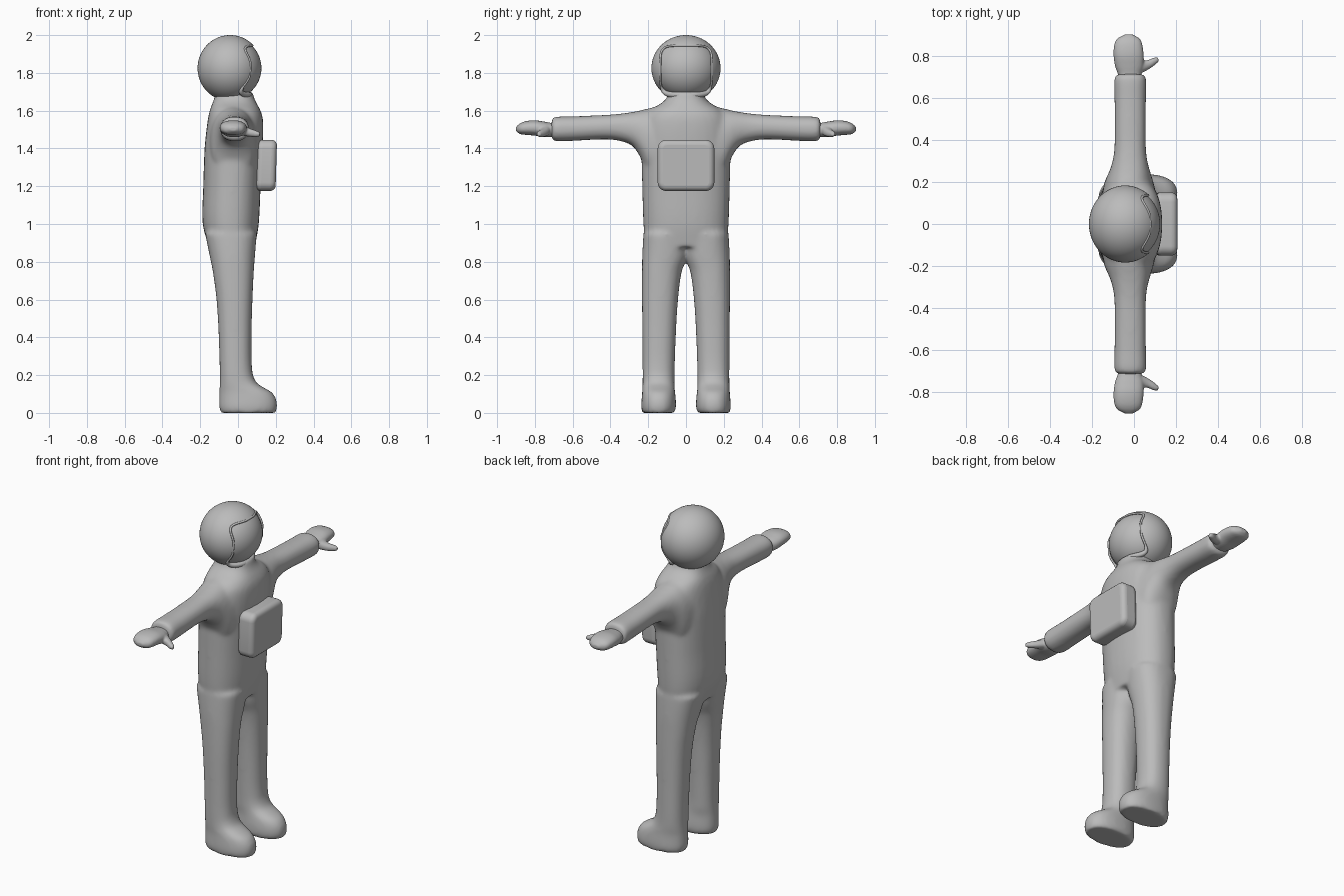
import bpy, bmesh, math
from mathutils import Vector

cube = bpy.data.objects.get("Cube")
if cube:
    bpy.data.objects.remove(cube, do_unlink=True)

GREY = (0.5, 0.5, 0.5, 1)
suit_grey = bpy.data.materials.new("suit_grey")
suit_grey.use_nodes = True
suit_grey.diffuse_color = GREY
suit_grey.node_tree.nodes["Principled BSDF"].inputs["Base Color"].default_value = GREY


def make_object(name, bm):
    bmesh.ops.recalc_face_normals(bm, faces=bm.faces)
    mesh = bpy.data.meshes.new(name)
    bm.to_mesh(mesh)
    bm.free()
    mesh.materials.append(suit_grey)
    obj = bpy.data.objects.new(name, mesh)
    bpy.context.collection.objects.link(obj)
    return obj


def superellipse(angle, power):
    c, s = math.cos(angle), math.sin(angle)
    return (math.copysign(abs(c) ** (2 / power), c),
            math.copysign(abs(s) ** (2 / power), s))


def smooth_rings(rings, steps=4):
    """Fill in extra rings along a smooth curve through the given ones."""
    rings = [Vector(r) for r in rings]
    last = len(rings) - 1
    slopes = []
    for i in range(last + 1):
        a, b = rings[max(i - 1, 0)], rings[min(i + 1, last)]
        slopes.append((b - a) / (b[0] - a[0]))
    out = []
    for i in range(last):
        p, q = rings[i], rings[i + 1]
        h = q[0] - p[0]
        for k in range(steps):
            t = k / steps
            e = t * t * (3 - 2 * t)
            out.append(p * (1 - e) + q * e + slopes[i] * h * t * (1 - t) ** 2
                       - slopes[i + 1] * h * t * t * (1 - t))
    return out + [rings[-1]]


def loft(bm, axis, rings, power=2.3, side=1, segments=32):
    """Closed tube; each ring is position, then low and high on the other two axes."""
    loops = []
    for pos, lo1, hi1, lo2, hi2 in smooth_rings(rings):
        loop = []
        for k in range(segments):
            u, v = superellipse(math.tau * k / segments, power)
            a = (lo1 + hi1) / 2 + u * (hi1 - lo1) / 2
            b = (lo2 + hi2) / 2 + v * (hi2 - lo2) / 2
            x, y, z = {"X": (pos, a, b), "Y": (a, pos, b), "Z": (a, b, pos)}[axis]
            loop.append(bm.verts.new((x, y * side, z)))
        loops.append(loop)
    for low, high in zip(loops, loops[1:]):
        for k in range(segments):
            n = (k + 1) % segments
            bm.faces.new((low[k], low[n], high[n], high[k]))
    bm.faces.new(loops[0])
    bm.faces.new(loops[-1])


def fuse(obj, voxel, rounds):
    """Merge overlapping tubes into one soft skin."""
    remesh = obj.modifiers.new("fuse", "REMESH")
    remesh.mode = "VOXEL"
    remesh.voxel_size = voxel
    remesh.use_smooth_shade = True
    soften = obj.modifiers.new("soften", "SMOOTH")
    soften.factor = 0.5
    soften.iterations = rounds


def shade(obj, degrees=40):
    bpy.ops.object.select_all(action="DESELECT")
    obj.select_set(True)
    bpy.context.view_layer.objects.active = obj
    bpy.ops.object.shade_smooth_by_angle(angle=math.radians(degrees))


# Suit: torso, legs with boots, and sleeves (rings give x range, then y range)
torso = [(0.88, -0.155, 0.09, -0.215, 0.215), (1.0, -0.187, 0.11, -0.226, 0.226),
         (1.2, -0.184, 0.12, -0.232, 0.232), (1.4, -0.177, 0.13, -0.236, 0.236),
         (1.5, -0.167, 0.134, -0.232, 0.232), (1.57, -0.157, 0.13, -0.215, 0.215),
         (1.61, -0.147, 0.115, -0.18, 0.18), (1.64, -0.135, 0.098, -0.13, 0.13),
         (1.67, -0.125, 0.085, -0.1, 0.1), (1.7, -0.12, 0.08, -0.095, 0.095)]
leg = [(0, -0.092, 0.2, 0.06, 0.232), (0.03, -0.1, 0.208, 0.053, 0.237),
       (0.075, -0.1, 0.202, 0.054, 0.235), (0.11, -0.099, 0.178, 0.058, 0.232),
       (0.135, -0.098, 0.135, 0.06, 0.231), (0.16, -0.097, 0.098, 0.06, 0.23),
       (0.22, -0.097, 0.076, 0.06, 0.23), (0.4, -0.102, 0.072, 0.054, 0.231),
       (0.6, -0.114, 0.077, 0.042, 0.233), (0.75, -0.134, 0.084, 0.022, 0.233),
       (0.83, -0.15, 0.09, -0.008, 0.232), (0.95, -0.175, 0.1, -0.02, 0.226)]
sleeve = [(0.12, -0.155, 0.11, 1.2, 1.63), (0.2, -0.14, 0.092, 1.26, 1.612),
          (0.24, -0.122, 0.08, 1.35, 1.602), (0.28, -0.107, 0.068, 1.41, 1.594),
          (0.34, -0.095, 0.058, 1.437, 1.585), (0.42, -0.092, 0.056, 1.448, 1.578),
          (0.6, -0.093, 0.057, 1.44, 1.57), (0.69, -0.094, 0.058, 1.438, 1.568),
          (0.712, -0.086, 0.05, 1.446, 1.56)]
bm = bmesh.new()
loft(bm, "Z", torso)
for side in (1, -1):
    loft(bm, "Z", leg, side=side)
    loft(bm, "Y", sleeve, side=side)
fuse(make_object("suit", bm), 0.011, 12)

# Gloves: mitten palm and thumb
palm = [(0.66, -0.065, 0.03, 1.465, 1.535), (0.71, -0.076, 0.035, 1.46, 1.535),
        (0.75, -0.09, 0.046, 1.46, 1.542), (0.8, -0.097, 0.046, 1.468, 1.549),
        (0.85, -0.094, 0.04, 1.472, 1.544), (0.88, -0.08, 0.027, 1.477, 1.532),
        (0.9, -0.045, -0.005, 1.492, 1.514)]
thumb = [(-0.01, 0.71, 0.775, 1.475, 1.53), (0.03, 0.716, 0.775, 1.467, 1.522),
         (0.065, 0.732, 0.778, 1.462, 1.505), (0.095, 0.752, 0.79, 1.46, 1.495),
         (0.116, 0.77, 0.79, 1.465, 1.485)]
for label, side in (("left_glove", 1), ("right_glove", -1)):
    bm = bmesh.new()
    loft(bm, "Y", palm, side=side)
    loft(bm, "X", thumb, side=side)
    fuse(make_object(label, bm), 0.005, 6)


# Helmet shell with a rounded window opening, and the visor set inside it
def ellipsoid(name, centre, radii):
    bm = bmesh.new()
    bmesh.ops.create_uvsphere(bm, u_segments=64, v_segments=40, radius=1)
    for v in bm.verts:
        v.co = Vector(centre) + Vector(c * r for c, r in zip(v.co, radii))
    return make_object(name, bm)


CENTRE, RADII = Vector((-0.042, 0, 1.825)), (0.172, 0.183, 0.175)
WINDOW_Y, WINDOW_Z, WINDOW_MID = 0.137, 0.127, 1.818
helmet = ellipsoid("helmet", CENTRE, RADII)
bm = bmesh.new()
edges = (-WINDOW_Y, WINDOW_Y, WINDOW_MID - WINDOW_Z, WINDOW_MID + WINDOW_Z)
loft(bm, "X", [(-0.02, *edges), (0.3, *edges)], power=5, segments=64)
cutter = make_object("window_cutter", bm)
cutter.hide_render = True
cut = helmet.modifiers.new("window", "BOOLEAN")
cut.operation = "DIFFERENCE"
cut.object = cutter
bpy.context.view_layer.objects.active = helmet
bpy.ops.object.modifier_apply(modifier=cut.name)
bpy.data.objects.remove(cutter, do_unlink=True)
shade(helmet)
visor = ellipsoid("visor", CENTRE, (0.166, 0.174, 0.166))
shade(visor)

# Lip around the window, thickened into a chin guard at the bottom
curve = bpy.data.curves.new("window_lip", "CURVE")
curve.dimensions = "3D"
curve.bevel_depth = 0.006
curve.bevel_resolution = 3
count = 80
spline = curve.splines.new("POLY")
spline.points.add(count - 1)
spline.use_cyclic_u = True
for k, point in enumerate(spline.points):
    u, v = superellipse(math.tau * (k + 0.5) / count, 5)
    y, z = u * WINDOW_Y, WINDOW_MID + v * WINDOW_Z
    depth = 1 - (y / RADII[1]) ** 2 - ((z - CENTRE.z) / RADII[2]) ** 2
    chin = max(0, -v - 0.7) / 0.3
    x = CENTRE.x + RADII[0] * math.sqrt(max(depth, 0)) - 0.002
    point.co = (x, y, z - 0.008 * chin, 1)
    point.radius = 1 + 1.6 * chin
curve.materials.append(suit_grey)
lip = bpy.data.objects.new("window_lip", curve)
bpy.context.collection.objects.link(lip)

# Chest pack
bm = bmesh.new()
bmesh.ops.create_cube(bm, size=1)
for v in bm.verts:
    v.co = Vector((0.15 + v.co.x * 0.105, v.co.y * 0.3, 1.31 + v.co.z * 0.27))
    v.co.x += (v.co.z - 1.31) * 0.03
upright = [e for e in bm.edges if abs(e.verts[0].co.x - e.verts[1].co.x) > 0.05]
bmesh.ops.bevel(bm, geom=upright, offset=0.045, segments=6, profile=0.5, affect="EDGES")
pack = make_object("chest_pack", bm)
bevel = pack.modifiers.new("soft_edges", "BEVEL")
bevel.width = 0.028
bevel.segments = 5
bevel.limit_method = "ANGLE"
bevel.angle_limit = math.radians(40)
shade(pack, 50)
